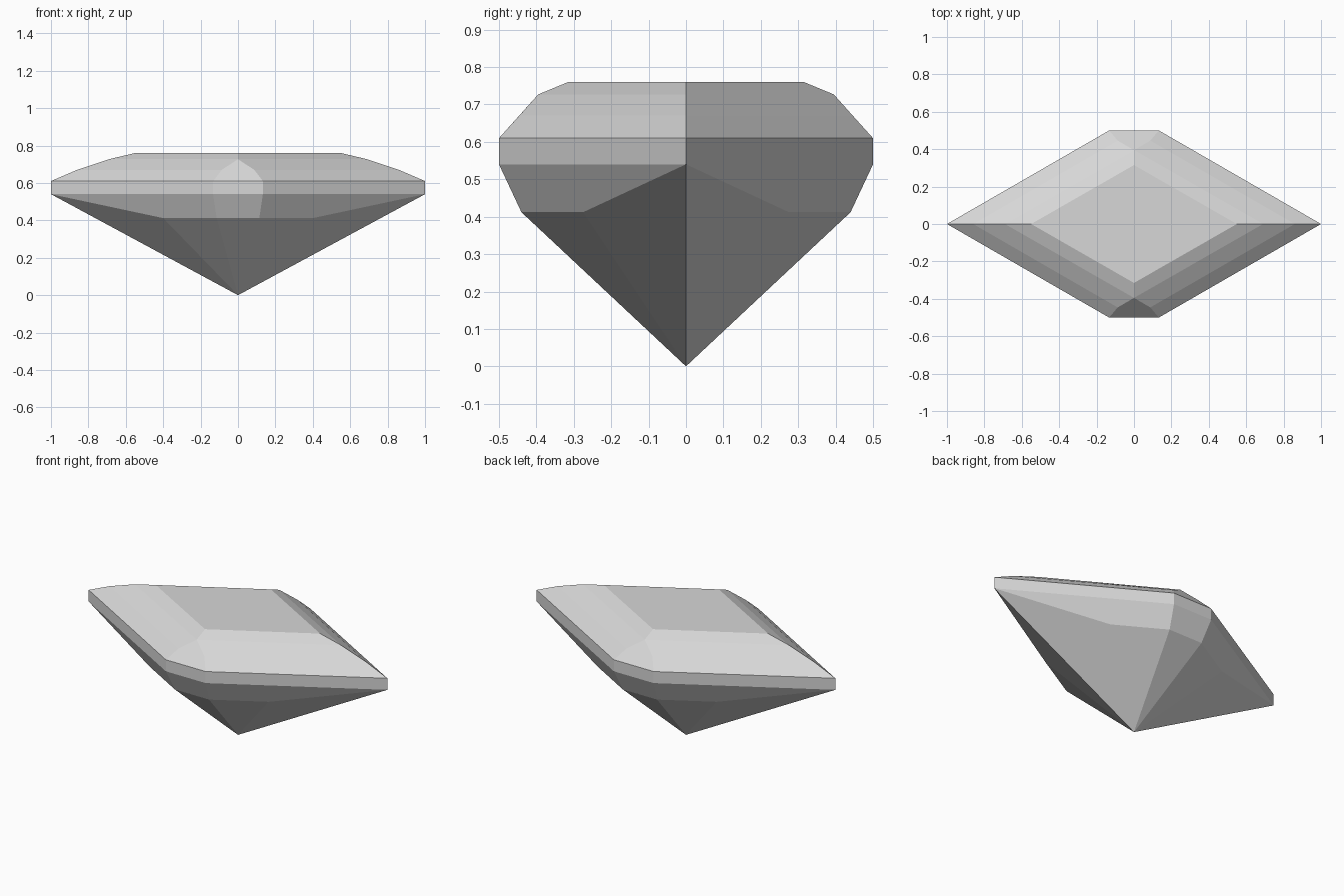
import bpy
import bmesh
from math import radians

cube = bpy.data.objects.get("Cube")
if cube:
    bpy.data.objects.remove(cube, do_unlink=True)

# Pale grey crystal
crystal = bpy.data.materials.new("pale_grey_crystal")
crystal.use_nodes = True
color = (0.68, 0.68, 0.68, 1)
crystal.diffuse_color = color
crystal.node_tree.nodes["Principled BSDF"].inputs["Base Color"].default_value = color

# Facet corners of one quarter, from the table down to the tip
quarter = [
    (0.55, 0, 0.76), (0, 0.315, 0.76),            # table
    (0.69, 0, 0.727), (0, 0.395, 0.727),          # upper crown
    (0.86, 0, 0.67), (0.087, 0.446, 0.67),        # lower crown
    (1, 0, 0.61), (0.133, 0.5, 0.61),             # girdle top
    (1, 0, 0.54), (0.133, 0.5, 0.54),             # girdle bottom
    (0.4, 0.275, 0.412), (0.114, 0.44, 0.412),    # pavilion break
    (0, 0, 0),                                    # tip
]

# Mirror the corners in x and y, then wrap them in flat facets
corners = {(sx * x, sy * y, z) for x, y, z in quarter for sx in (-1, 1) for sy in (-1, 1)}
bm = bmesh.new()
for corner in sorted(corners):
    bm.verts.new(corner)
bmesh.ops.convex_hull(bm, input=bm.verts)
bmesh.ops.dissolve_limit(bm, angle_limit=radians(1), verts=bm.verts, edges=bm.edges)
bmesh.ops.recalc_face_normals(bm, faces=bm.faces)

mesh = bpy.data.meshes.new("cut_gem")
bm.to_mesh(mesh)
bm.free()
mesh.materials.append(crystal)
gem = bpy.data.objects.new("cut_gem", mesh)
bpy.context.collection.objects.link(gem)
